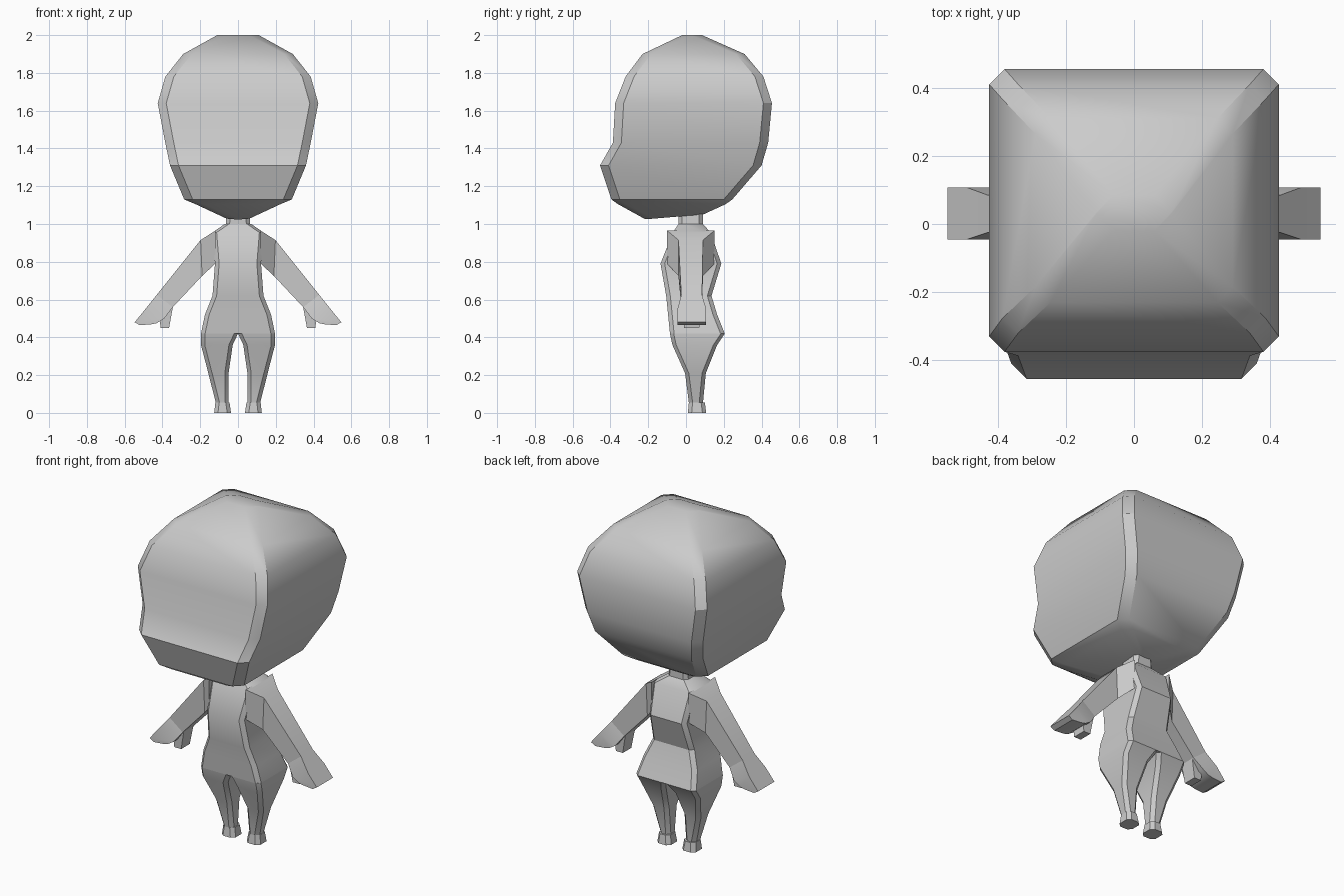
import bpy, bmesh, math

cube = bpy.data.objects.get("Cube")
if cube:
    bpy.data.objects.remove(cube, do_unlink=True)

GREY = (0.6, 0.6, 0.6, 1)
mat = bpy.data.materials.new("plain grey")
mat.use_nodes = True
mat.diffuse_color = GREY
mat.node_tree.nodes["Principled BSDF"].inputs["Base Color"].default_value = GREY


def ring(z, x0, x1, y0, y1, c, tilt=0):
    """Rectangle with cut corners; tilt lifts the back edge."""
    pts = [(x0 + c, y0), (x1 - c, y0), (x1, y0 + c), (x1, y1 - c),
           (x1 - c, y1), (x0 + c, y1), (x0, y1 - c), (x0, y0 + c)]
    return [(x, y, z + tilt * (y - y0) / (y1 - y0)) for x, y in pts]


def quad(top, bottom, y0, y1):
    """Limb section between a top and a bottom point seen from the front."""
    (a, b), (c, d) = top, bottom
    return [(a, y0, b), (a, y1, b), (c, y1, d), (c, y0, d)]


def loft(name, rings, side=1):
    bm = bmesh.new()
    loops = [[bm.verts.new((x * side, y, z)) for x, y, z in r] for r in rings]
    n = len(loops[0])
    for a, b in zip(loops, loops[1:]):
        for i in range(n):
            j = (i + 1) % n
            bm.faces.new((a[i], a[j], b[j], b[i]))
    bm.faces.new(loops[0])
    bm.faces.new(loops[-1])
    bmesh.ops.recalc_face_normals(bm, faces=bm.faces)
    mesh = bpy.data.meshes.new(name)
    bm.to_mesh(mesh)
    bm.free()
    mesh.materials.append(mat)
    obj = bpy.data.objects.new(name, mesh)
    bpy.context.collection.objects.link(obj)
    bpy.ops.object.select_all(action="DESELECT")
    obj.select_set(True)
    bpy.context.view_layer.objects.active = obj
    bpy.ops.object.shade_smooth_by_angle(angle=math.radians(32))
    return obj


# Head: height, half width, front, back, corner cut
head = [(2.0, .11, -.02, .085, .05), (1.9, .29, -.23, .31, .045),
        (1.78, .385, -.32, .41, .045), (1.64, .425, -.375, .455, .045),
        (1.43, .385, -.387, .435, .045), (1.31, .36, -.455, .40, .045),
        (1.13, .285, -.395, .245, .045), (1.105, .225, -.36, .21, .045)]
loft("head", [ring(z, -w, w, f, b, c) for z, w, f, b, c in head]
     + [ring(1.025, -.06, .06, -.215, .09, .04, .025)])

# Neck
loft("neck", [ring(1.06, -.06, .06, -.04, .09, .02),
              ring(.99, -.065, .065, -.04, .09, .02)])

# Torso: height, half width, front, back
torso = [(1.0, .07, -.04, .09), (.955, .135, -.07, .13),
         (.79, .122, -.135, .187), (.62, .135, -.105, .135),
         (.52, .175, -.095, .165), (.42, .196, -.085, .205)]
loft("torso", [ring(z, -w, w, f, b, .022) for z, w, f, b in torso])

# Leg: height, inner, outer, front, back
leg = [(.42, 0, .196, -.085, .205), (.36, .028, .196, -.072, .165),
       (.21, .05, .157, -.005, .105), (.055, .05, .118, .015, .09)]
foot = [(.055, .045, .12, .015, .1), (0, .037, .126, .01, .107)]

for label, side in (("left", 1), ("right", -1)):
    loft(label + "_leg", [ring(z, a, b, f, k, .02) for z, a, b, f, k in leg], side)
    loft(label + "_foot", [ring(z, a, b, f, k, .02) for z, a, b, f, k in foot], side)
    # Shoulder cap narrowing into the arm, then wrist and hand
    loft(label + "_arm", [
        quad((.12, .965), (.12, .79), -.1, .15),
        quad((.198, .915), (.19, .725), -.04, .09),
        quad((.43, .625), (.345, .56), -.025, .085)], side)
    loft(label + "_hand", [
        quad((.43, .625), (.345, .56), -.025, .085),
        quad((.49, .55), (.39, .50), -.045, .107),
        quad((.547, .48), (.43, .475), -.045, .107),
        quad((.52, .464), (.46, .469), -.045, .107)], side)
    loft(label + "_thumb", [
        quad((.42, .56), (.345, .56), -.015, .075),
        quad((.41, .45), (.365, .45), -.01, .07)], side)
